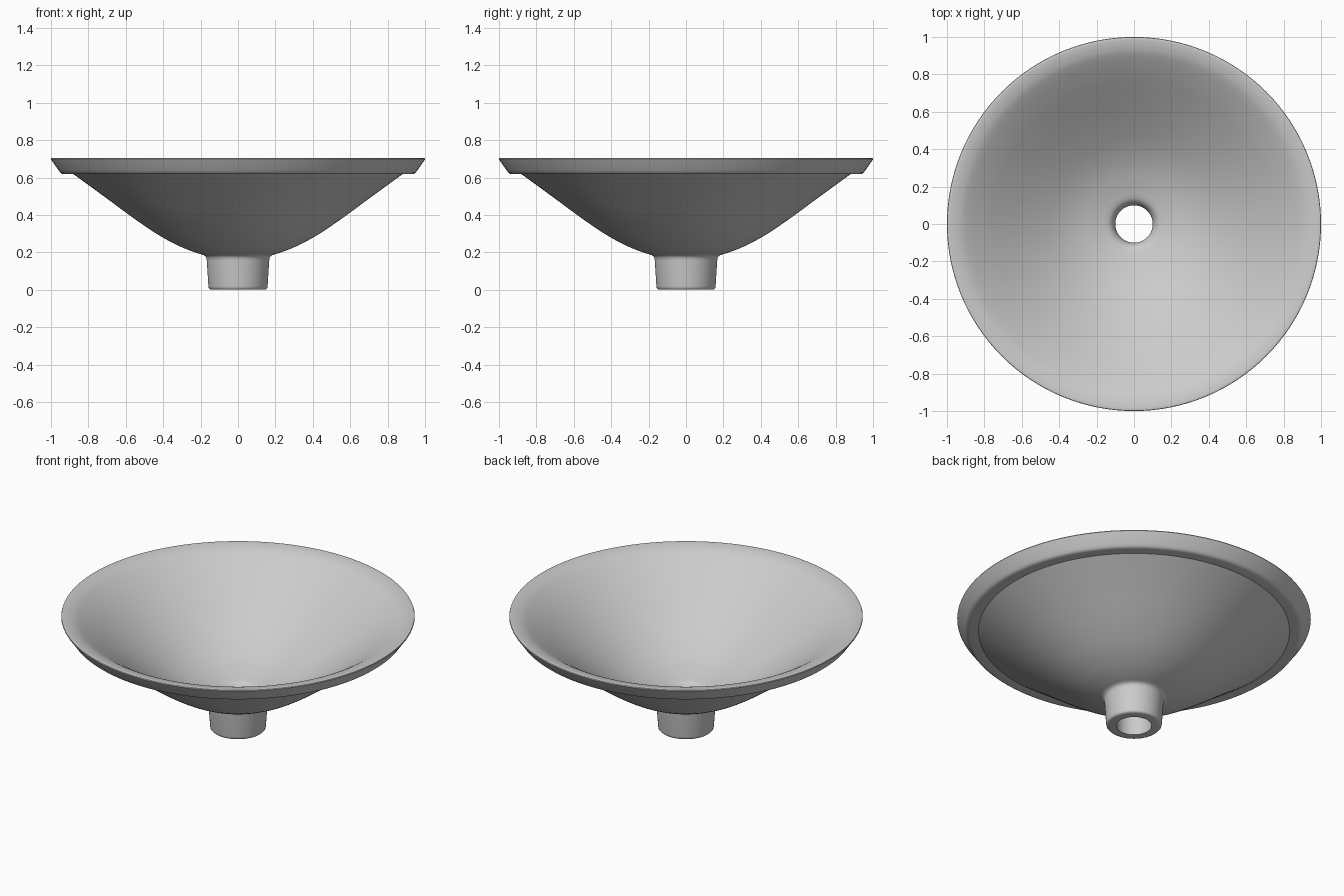
import bpy, bmesh, math
from mathutils import Vector

if "Cube" in bpy.data.objects:
    bpy.data.objects.remove(bpy.data.objects["Cube"])

SEGMENTS = 128

# single glazed ceramic colour
ceramic = bpy.data.materials.new("light grey ceramic")
ceramic.diffuse_color = (0.6, 0.6, 0.6, 1)
ceramic.use_nodes = True
ceramic.node_tree.nodes["Principled BSDF"].inputs["Base Color"].default_value = ceramic.diffuse_color


def smooth_curve(pts, steps=4):
    """Catmull-Rom curve through (radius, height) points."""
    p = [Vector(q) for q in pts]
    p = [2 * p[0] - p[1]] + p + [2 * p[-1] - p[-2]]
    out = []
    for a, b, c, d in zip(p, p[1:], p[2:], p[3:]):
        for i in range(steps):
            t = i / steps
            out.append(0.5 * (2 * b + (c - a) * t + (2 * a - 5 * b + 4 * c - d) * t * t
                              + (3 * b - a - 3 * c + d) * t ** 3))
    return out + [p[-2]]


def lathe(name, profile, mat):
    """Revolve a closed (radius, height) profile around z."""
    bm = bmesh.new()
    rings = []
    for i in range(SEGMENTS):
        a = 2 * math.pi * i / SEGMENTS
        rings.append([bm.verts.new((r * math.cos(a), r * math.sin(a), z)) for r, z in profile])
    n = len(profile)
    for i in range(SEGMENTS):
        a, b = rings[i], rings[(i + 1) % SEGMENTS]
        for j in range(n):
            k = (j + 1) % n
            bm.faces.new((a[j], b[j], b[k], a[k]))
    bmesh.ops.recalc_face_normals(bm, faces=bm.faces)
    mesh = bpy.data.meshes.new(name)
    bm.to_mesh(mesh)
    bm.free()
    mesh.materials.append(mat)
    obj = bpy.data.objects.new(name, mesh)
    bpy.context.collection.objects.link(obj)
    bpy.context.view_layer.objects.active = obj
    obj.select_set(True)
    bpy.ops.object.shade_smooth_by_angle(angle=math.radians(35))
    return obj


# drain pipe, from the bottom of the hole up its outside
drain = [(0.1, 0.0), (0.142, 0.0), (0.15, 0.002), (0.156, 0.008), (0.158, 0.018),
         (0.167, 0.155), (0.169, 0.17), (0.175, 0.18)]
# underside of the bowl
outer = smooth_curve([(0.185, 0.186), (0.23, 0.2), (0.3, 0.227), (0.4, 0.278), (0.5, 0.342),
                      (0.6, 0.413), (0.7, 0.487), (0.8, 0.56), (0.88, 0.618)])
# rim: flat underside, rounded lower corner, slanted outside
rim = [(0.93, 0.618), (0.942, 0.62), (0.952, 0.628), (0.96, 0.64), (0.997, 0.692),
       (1.0, 0.698), (0.998, 0.703)]
# basin, from the rim down to the drain hole
inner = smooth_curve([(0.99, 0.705), (0.95, 0.698), (0.9, 0.678), (0.8, 0.612), (0.7, 0.538),
                      (0.6, 0.464), (0.5, 0.394), (0.4, 0.331), (0.3, 0.282), (0.2, 0.248),
                      (0.15, 0.234), (0.125, 0.222), (0.108, 0.2), (0.1, 0.17)])

lathe("sink_bowl", drain + outer + rim + inner, ceramic)
